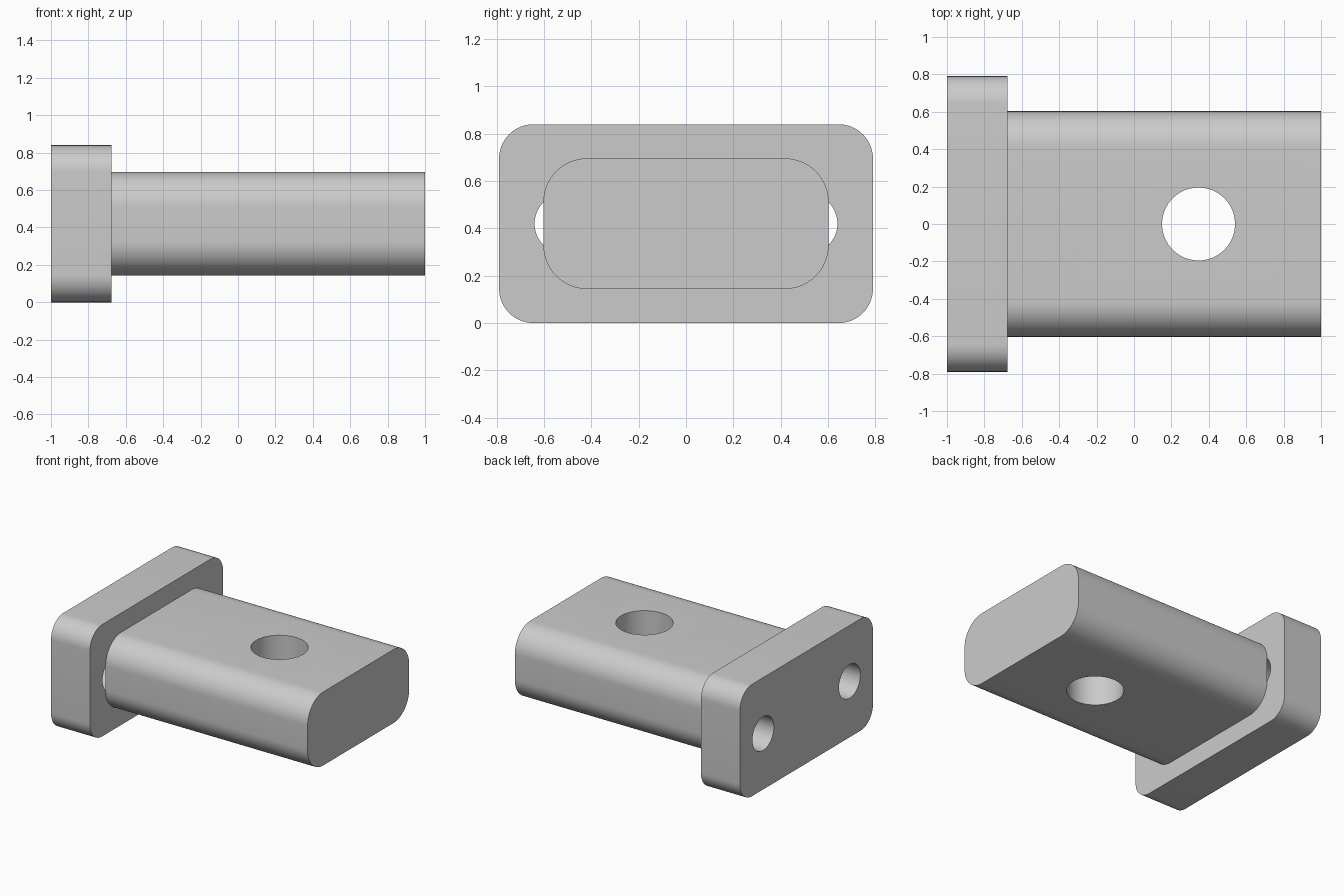
import bpy
import bmesh
import math
from mathutils import Matrix, Vector

cube = bpy.data.objects.get("Cube")
if cube:
    bpy.data.objects.remove(cube, do_unlink=True)

# Plain grey metal
grey = bpy.data.materials.new("light grey")
grey.use_nodes = True
grey.diffuse_color = (0.6, 0.6, 0.6, 1)
grey.node_tree.nodes["Principled BSDF"].inputs["Base Color"].default_value = (0.6, 0.6, 0.6, 1)

MID_Z = 0.42
FLANGE_X = -0.677


def add_object(name, bm):
    bmesh.ops.recalc_face_normals(bm, faces=bm.faces)
    mesh = bpy.data.meshes.new(name)
    bm.to_mesh(mesh)
    bm.free()
    mesh.materials.append(grey)
    obj = bpy.data.objects.new(name, mesh)
    bpy.context.collection.objects.link(obj)
    return obj


def rounded_bar(name, x0, x1, half_y, half_z, radius, steps=16):
    """Rounded rectangle in the YZ plane, extruded along X."""
    bm = bmesh.new()
    ring = []
    for quarter, (sy, sz) in enumerate([(1, 1), (-1, 1), (-1, -1), (1, -1)]):
        for i in range(steps + 1):
            a = (quarter + i / steps) * math.pi / 2
            y = sy * (half_y - radius) + radius * math.cos(a)
            z = MID_Z + sz * (half_z - radius) + radius * math.sin(a)
            ring.append(bm.verts.new((x0, y, z)))
    face = bm.faces.new(ring)
    out = bmesh.ops.extrude_face_region(bm, geom=[face], use_keep_orig=True)
    moved = [v for v in out["geom"] if isinstance(v, bmesh.types.BMVert)]
    bmesh.ops.translate(bm, verts=moved, vec=Vector((x1 - x0, 0, 0)))
    return add_object(name, bm)


def drill(target, name, centre, radius, axis):
    """Cut a round through hole along the given axis."""
    bm = bmesh.new()
    turn = Matrix.Rotation(math.pi / 2, 4, "Y") if axis == "X" else Matrix()
    bmesh.ops.create_cone(bm, cap_ends=True, segments=64, radius1=radius, radius2=radius,
                          depth=1.2, matrix=Matrix.Translation(centre) @ turn)
    cutter = add_object(name, bm)
    cutter.hide_render = True
    cutter.hide_set(True)
    cutter.display_type = "WIRE"
    mod = target.modifiers.new(name, "BOOLEAN")
    mod.operation = "DIFFERENCE"
    mod.solver = "EXACT"
    mod.object = cutter
    # Apply the cut and remove the helper
    bpy.context.view_layer.update()
    graph = bpy.context.evaluated_depsgraph_get()
    cut_mesh = bpy.data.meshes.new_from_object(target.evaluated_get(graph))
    target.modifiers.clear()
    target.data = cut_mesh
    bpy.data.objects.remove(cutter, do_unlink=True)


# End flange with two bolt holes
flange = rounded_bar("flange", -1, FLANGE_X, 0.79, 0.42, 0.145)
for side in (-1, 1):
    drill(flange, "bolt_hole_cutter", (-0.84, side * 0.513, MID_Z), 0.127, "X")

# Tongue with one vertical pin hole
tongue = rounded_bar("tongue", FLANGE_X, 1, 0.603, 0.276, 0.185)
drill(tongue, "pin_hole_cutter", (0.345, 0, MID_Z), 0.195, "Z")

# Smooth rounded sides, sharp rims
bpy.ops.object.select_all(action="DESELECT")
for obj in (flange, tongue):
    obj.select_set(True)
    bpy.context.view_layer.objects.active = obj
bpy.ops.object.shade_smooth_by_angle(angle=math.radians(30))
